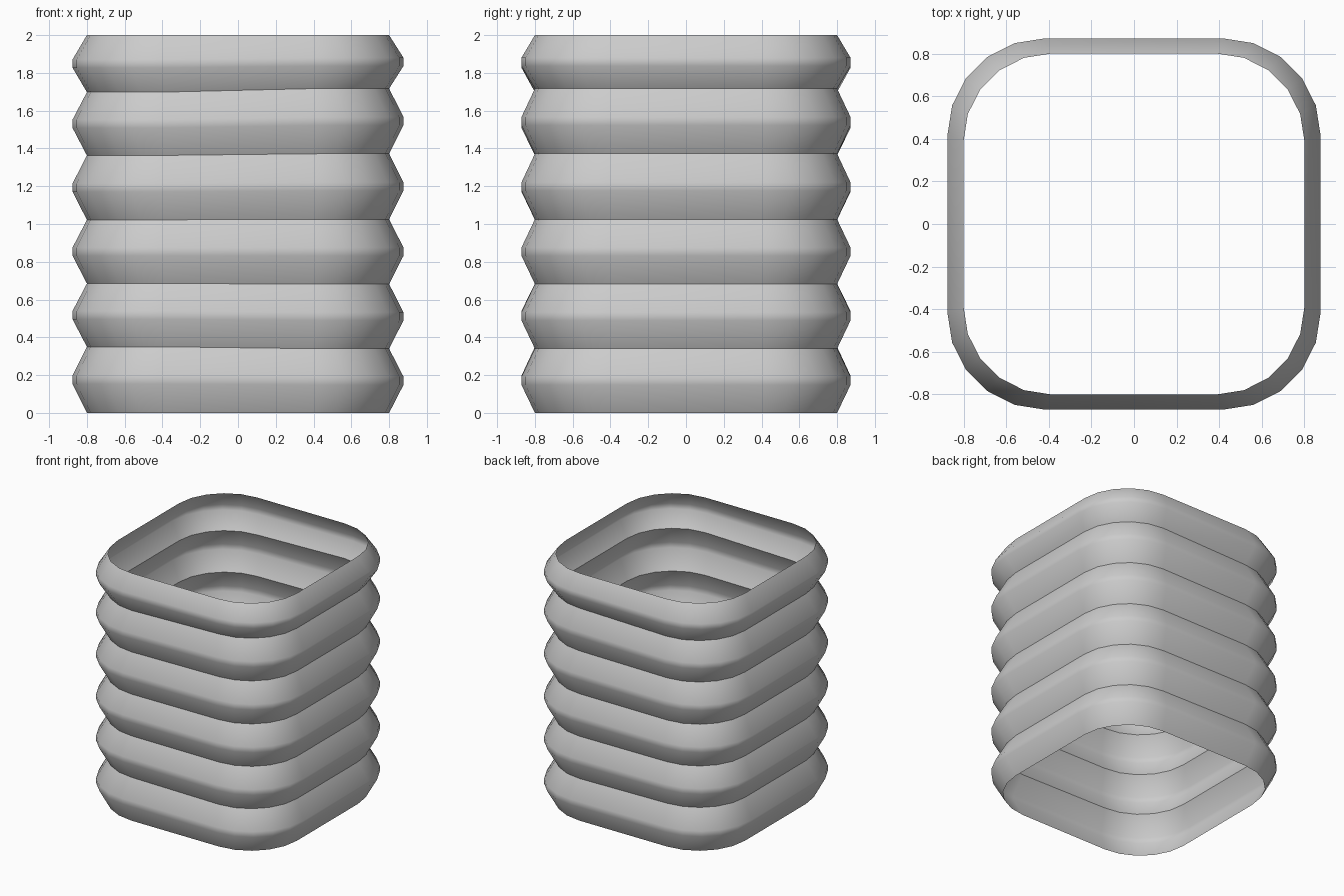
import bpy, bmesh, math

if "Cube" in bpy.data.objects:
    bpy.data.objects.remove(bpy.data.objects["Cube"])

# Fold valley heights at the left and right sides (slightly uneven folds)
LEFT = [0, 0.35, 0.685, 1.022, 1.363, 1.698, 2.0]
RIGHT = [0, 0.34, 0.682, 1.025, 1.372, 1.717, 2.0]
BAND = 0.022      # half height of the narrow ridge band
SEGMENTS = 5      # segments per rounded corner


def rounded_square(hx, hy, radius):
    """Outline points of a rounded square, counter-clockwise."""
    pts = []
    for k, (sx, sy) in enumerate([(1, 1), (-1, 1), (-1, -1), (1, -1)]):
        for i in range(SEGMENTS + 1):
            a = math.pi / 2 * (k + i / SEGMENTS)
            pts.append((sx * (hx - radius) + radius * math.cos(a),
                        sy * (hy - radius) + radius * math.sin(a)))
    return pts


inner = rounded_square(0.80, 0.80, 0.41)
outer = rounded_square(0.876, 0.871, 0.455)

# Rings from bottom to top: valley, lower ridge, upper ridge, valley ...
rings = [(inner, LEFT[0], RIGHT[0])]
for i in range(6):
    ml, mr = (LEFT[i] + LEFT[i + 1]) / 2, (RIGHT[i] + RIGHT[i + 1]) / 2
    rings += [(outer, ml - BAND, mr - BAND), (outer, ml + BAND, mr + BAND),
              (inner, LEFT[i + 1], RIGHT[i + 1])]

# Bellows wall: open, single-skinned tube
bm = bmesh.new()
loops = []
for outline, zl, zr in rings:
    loop = []
    for x, y in outline:
        t = min(max((x + 0.4) / 0.8, 0), 1)
        loop.append(bm.verts.new((x, y, zl + (zr - zl) * t)))
    loops.append(loop)
for a, b in zip(loops, loops[1:]):
    for i in range(len(a)):
        j = (i + 1) % len(a)
        bm.faces.new((a[i], a[j], b[j], b[i])).smooth = True

# Valleys stay sharp, ridges shade smoothly
for loop in loops[3:-1:3]:
    for i, v in enumerate(loop):
        bm.edges.get((v, loop[(i + 1) % len(loop)])).smooth = False

mesh = bpy.data.meshes.new("bellows")
bm.to_mesh(mesh)
bm.free()
bellows = bpy.data.objects.new("bellows", mesh)
bpy.context.collection.objects.link(bellows)

# Plain grey material
grey = bpy.data.materials.new("light grey")
grey.diffuse_color = (0.6, 0.6, 0.6, 1)
grey.use_nodes = True
grey.node_tree.nodes["Principled BSDF"].inputs["Base Color"].default_value = grey.diffuse_color
mesh.materials.append(grey)
